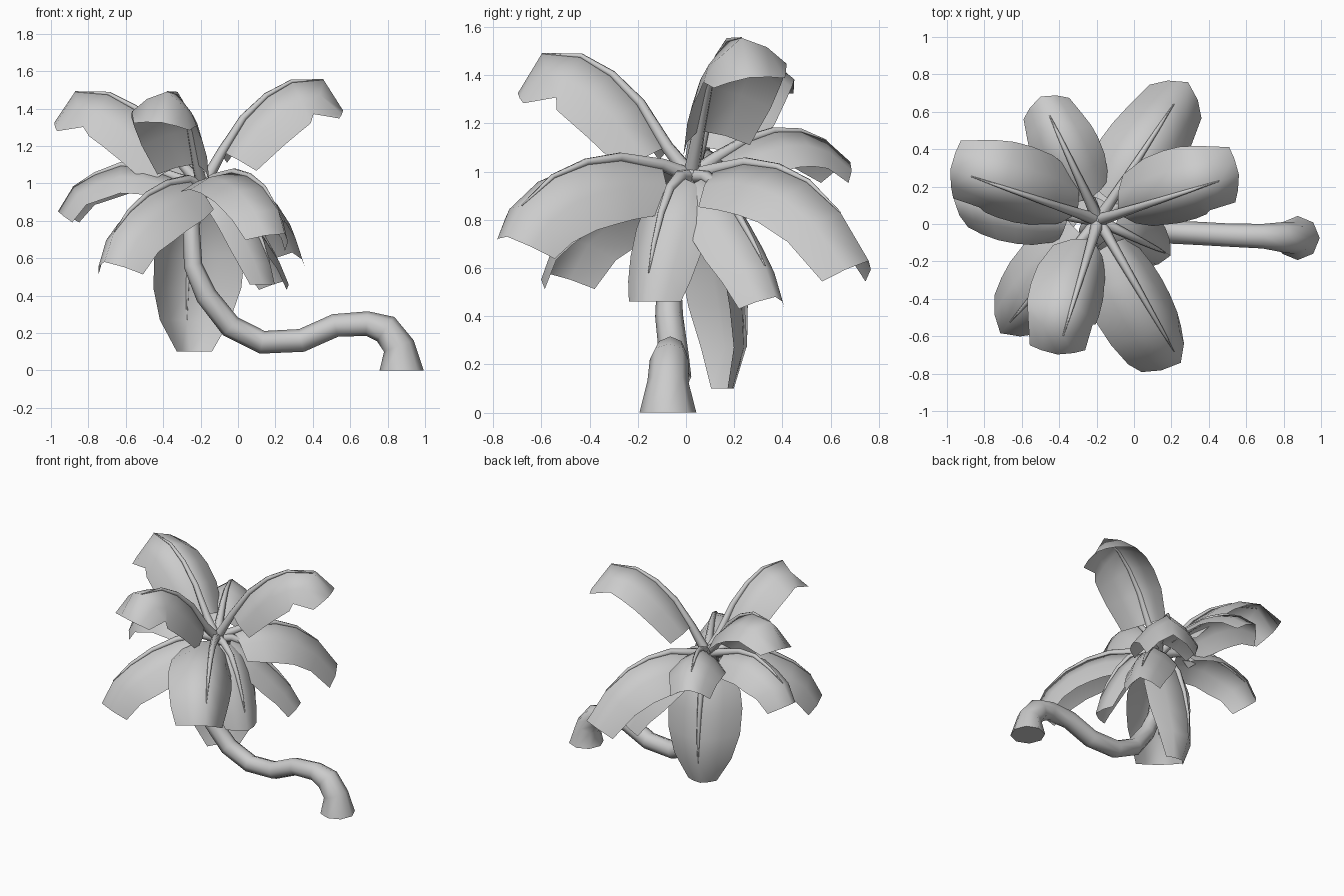
import bpy, bmesh, math
from mathutils import Vector

if "Cube" in bpy.data.objects:
    bpy.data.objects.remove(bpy.data.objects["Cube"])

CROWN = Vector((-0.19, 0.02, 0.98))


def finish(bm, name, angle=65):
    bmesh.ops.recalc_face_normals(bm, faces=bm.faces)
    me = bpy.data.meshes.new(name)
    bm.to_mesh(me)
    bm.free()
    ob = bpy.data.objects.new(name, me)
    bpy.context.collection.objects.link(ob)
    bpy.ops.object.select_all(action='DESELECT')
    ob.select_set(True)
    bpy.context.view_layer.objects.active = ob
    bpy.ops.object.shade_smooth_by_angle(angle=math.radians(angle))
    return ob


def tangents(pts):
    n = len(pts) - 1
    return [(pts[min(i + 1, n)] - pts[max(i - 1, 0)]).normalized() for i in range(n + 1)]


def tube(name, pts, radii, sides, side_axis, first_tangent=None):
    bm = bmesh.new()
    tans = tangents(pts)
    if first_tangent:
        tans[0] = Vector(first_tangent)
    rings = []
    for p, t, r in zip(pts, tans, radii):
        v = t.cross(side_axis).normalized()
        u = v.cross(t).normalized()
        rings.append([bm.verts.new(p + r * (math.cos(a) * u + math.sin(a) * v))
                      for a in (2 * math.pi * k / sides for k in range(sides))])
    for a, b in zip(rings, rings[1:]):
        for k in range(sides):
            j = (k + 1) % sides
            bm.faces.new((a[k], a[j], b[j], b[k]))
    bm.faces.new(rings[0])
    bm.faces.new(rings[-1])
    return finish(bm, name)


def leaf(name, azimuth, ridge, width=0.2, drop=0.17, roll=0,
         shape=(0.8, 1, 1.03, 1, 0.9, 0.75), tip_drop=1.0):
    az, roll = math.radians(azimuth), math.radians(roll)
    out = Vector((math.cos(az), math.sin(az), 0))
    side = Vector((-math.sin(az), math.cos(az), 0))
    base = Vector((CROWN.x, CROWN.y, 0))
    pts = [base + out * r + Vector((0, 0, z)) for r, z in ridge]
    drops = [drop * s for s in shape]
    drops[-1] *= tip_drop
    # folded blade: two arched halves hanging from the ridge
    bm = bmesh.new()
    rows = []
    for p, t, s, h in zip(pts, tangents(pts), shape, drops):
        down = t.cross(side)
        if down.dot(Vector((0, 0, -1)) - out * 0.2) < 0:
            down = -down
        if abs(t.z) > 0.95:
            down = -out
        sd = side * math.cos(roll) + down * math.sin(roll)
        dn = down * math.cos(roll) - side * math.sin(roll)
        rows.append([bm.verts.new(p + sd * f * width * s + dn * d * h)
                     for f, d in ((-1, 1), (-0.58, 0.42), (0, 0), (0.58, 0.42), (1, 1))])
    for a, b in zip(rows, rows[1:]):
        for k in range(4):
            bm.faces.new((a[k], a[k + 1], b[k + 1], b[k]))
    finish(bm, name + "_blade", 80)
    # tapered stalk along the ridge
    stalk = [CROWN.copy()] + pts[:5]
    tube(name + "_stalk", stalk, (0.035, 0.027, 0.021, 0.016, 0.011, 0.003), 6, side)


# leaning trunk with flared foot
path = [(0.875, -0.075, 0, 0.118), (0.86, -0.075, 0.13, 0.085), (0.79, -0.07, 0.22, 0.08),
        (0.69, -0.065, 0.25, 0.066), (0.52, -0.06, 0.24, 0.062), (0.34, -0.05, 0.16, 0.062),
        (0.13, -0.04, 0.15, 0.062), (-0.04, -0.05, 0.235, 0.062), (-0.17, -0.07, 0.4, 0.058),
        (-0.24, -0.07, 0.56, 0.05), (-0.25, -0.03, 0.78, 0.045), (-0.19, 0.02, 0.98, 0.045)]
tube("trunk", [Vector(p[:3]) for p in path], [p[3] for p in path], 8,
     Vector((0, 1, 0)), (0, 0, 1))

# crown node
bm = bmesh.new()
bmesh.ops.create_icosphere(bm, subdivisions=1, radius=0.06)
bmesh.ops.translate(bm, vec=CROWN, verts=bm.verts)
finish(bm, "crown_node")

# raised leaves: one shared profile, tilted to one side
high = [(0.11, 1.17), (0.23, 1.35), (0.36, 1.47), (0.5, 1.545), (0.68, 1.555), (0.79, 1.39)]
leaf("high_leaf_right", 18, high, 0.2, 0.19, -14, tip_drop=0.3)
leaf("high_leaf_left", 161, [(r * 1.06, z - 0.065) for r, z in high], 0.21, 0.19, 14, tip_drop=0.3)
leaf("high_leaf_front", 253, [(r * 0.95, z - 0.065) for r, z in high], 0.2, 0.19, 14, tip_drop=0.3)

# spreading leaves
leaf("leaf_back_right", 57, [(0.12, 1.01), (0.27, 1.04), (0.43, 1.02), (0.58, 0.96), (0.74, 0.83), (0.88, 0.63)], 0.22, 0.2)
leaf("leaf_front_right", -60, [(0.14, 1.03), (0.34, 1.06), (0.5, 1.04), (0.66, 0.98), (0.81, 0.86), (0.88, 0.73)], 0.22, 0.19, 22)
leaf("leaf_left", 172, [(0.16, 1.04), (0.3, 1.09), (0.44, 1.1), (0.58, 1.05), (0.7, 0.98), (0.78, 0.85)], 0.18, 0.15)
leaf("leaf_back", 115, [(0.12, 1.06), (0.25, 1.13), (0.38, 1.17), (0.5, 1.17), (0.62, 1.13), (0.73, 1.04)], 0.18, 0.15)
leaf("leaf_front_left", 229, [(0.12, 1.02), (0.28, 1.0), (0.45, 0.94), (0.6, 0.85), (0.72, 0.74), (0.8, 0.58)], 0.21, 0.2)

# drooping leaves
leaf("droop_leaf_right", -26, [(0.1, 0.98), (0.2, 0.93), (0.28, 0.83), (0.35, 0.7), (0.4, 0.58), (0.43, 0.46)], 0.16, 0.12)
leaf("droop_leaf_back_right", 38, [(0.1, 0.98), (0.2, 0.93), (0.31, 0.83), (0.41, 0.72), (0.5, 0.61), (0.57, 0.48)], 0.16, 0.14)
leaf("droop_leaf_back", 110, [(0.08, 0.92), (0.16, 0.8), (0.21, 0.62), (0.24, 0.44), (0.245, 0.27), (0.19, 0.1)], 0.25, 0.16,
     0, (0.6, 0.95, 1.03, 1.0, 0.8, 0.4))
